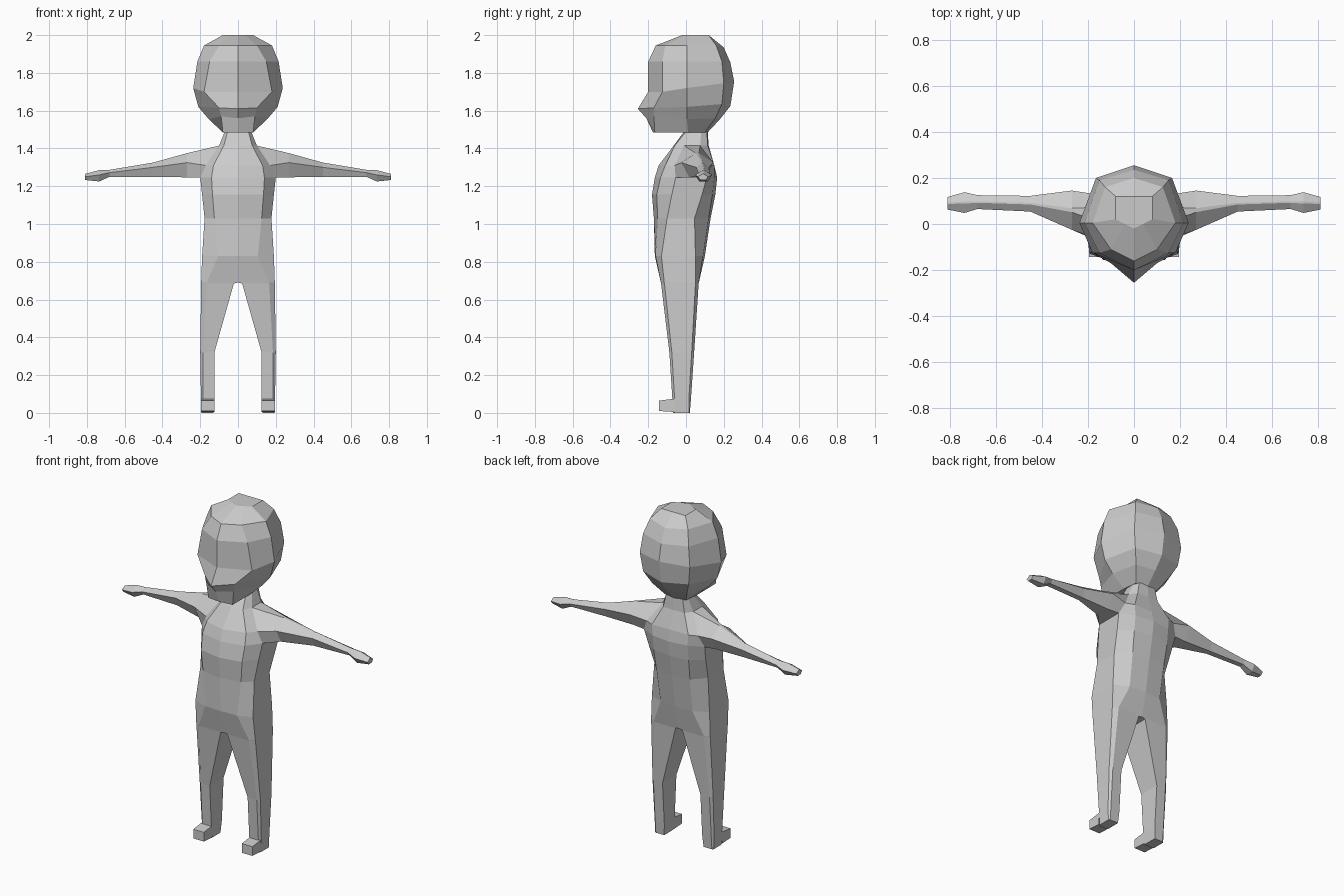
import bpy
import bmesh
from mathutils import Vector


def loft(bm, rings, closed, caps=(False, False), skip=()):
    """Bridge successive rings of points; skip holds (ring, column) holes."""
    vs = [[bm.verts.new(p) for p in r] for r in rings]
    n = len(vs[0])
    for i in range(len(vs) - 1):
        for j in range(n if closed else n - 1):
            k = (j + 1) % n
            quad = (vs[i][j], vs[i][k], vs[i + 1][k], vs[i + 1][j])
            # leave out holes and faces lying in the mirror plane
            if (i, j) in skip or all(abs(v.co.x) < 1e-4 for v in quad):
                continue
            bm.faces.new(quad)
    for use, ring in zip(caps, (vs[0], vs[-1])):
        if use:
            bm.faces.new(ring)


def finish(bm, name):
    """Weld, mirror across x = 0 and make an object."""
    bmesh.ops.remove_doubles(bm, verts=bm.verts[:], dist=0.0005)
    dup = bmesh.ops.duplicate(bm, geom=bm.verts[:] + bm.edges[:] + bm.faces[:])
    for v in dup["geom"]:
        if isinstance(v, bmesh.types.BMVert):
            v.co.x = -v.co.x
    bmesh.ops.remove_doubles(bm, verts=bm.verts[:], dist=0.0005)
    bmesh.ops.recalc_face_normals(bm, faces=bm.faces[:])
    mesh = bpy.data.meshes.new(name)
    bm.to_mesh(mesh)
    bm.free()
    obj = bpy.data.objects.new(name, mesh)
    bpy.context.collection.objects.link(obj)
    return obj


# Head: half rings running front centre, cheek, side, back corner, back centre
head_rings = [
    [(0, -.02, 2), (.04, 0, 2), (.08, .02, 2), (.08, .12, 2), (0, .12, 2)],
    [(0, -.16, 1.945), (.1, -.11, 1.945), (.18, .005, 1.945), (.125, .16, 1.945), (0, .2, 1.935)],
    [(0, -.2, 1.86), (.15, -.125, 1.86), (.215, .005, 1.86), (.15, .19, 1.86), (0, .235, 1.855)],
    [(0, -.2, 1.7), (.18, -.125, 1.7), (.237, .005, 1.72), (.165, .2, 1.745), (0, .255, 1.755)],
    [(0, -.255, 1.61), (.1, -.17, 1.615), (.21, .005, 1.62), (.15, .19, 1.635), (0, .235, 1.625)],
    [(0, -.21, 1.56), (.09, -.17, 1.57), (.155, .005, 1.555), (.115, .155, 1.56), (0, .18, 1.555)],
    [(0, -.175, 1.485), (.08, -.165, 1.485), (.08, .01, 1.485), (.07, .1, 1.485), (0, .115, 1.485)],
]
bm = bmesh.new()
loft(bm, head_rings, False, (True, True))
finish(bm, "head")

# Torso and neck: z, front y, front edge x/y, side x, side front/back y, back edge x/y, back y
torso = [
    (1.49, -.01, .055, 0, .07, .03, .08, .055, .11, .115),
    (1.415, -.065, .075, -.06, .1, -.01, .075, .07, .115, .12),
    (1.31, -.145, .13, -.11, .17, -.06, .13, .12, .15, .15),
    (1.245, -.165, .14, -.135, .2, -.055, .11, .115, .15, .165),
    (1.155, -.18, .135, -.155, .19, -.075, .085, .115, .14, .155),
    (1.03, -.17, .125, -.15, .177, -.1, .045, .11, .12, .13),
    (.83, -.165, .105, -.16, .19, -.13, .05, .105, .09, .1),
]
rings = [[(0, f, z), (ex, ey, z), (sx, sf, z), (sx, sb, z), (bx, by, z), (0, b, z)]
         for z, f, ex, ey, sx, sf, sb, bx, by, b in torso]
bm = bmesh.new()
loft(bm, rings, False, skip={(1, 2), (2, 2)})

# Arm: starts on the shoulder opening; x, centre y, half width, top/mid/bottom z
root = [rings[1][2], rings[1][3], rings[2][3], rings[3][3], rings[3][2], rings[2][2]]
arm = [root]
for x, y, w, top, mid, bot in [
    (.27, .06, .085, 1.375, 1.325, 1.247),
    (.45, .088, .034, 1.325, 1.3, 1.25),
    (.68, .095, .03, 1.287, 1.272, 1.25),
    (.735, .093, .045, 1.285, 1.26, 1.225),
    (.81, .09, .027, 1.265, 1.25, 1.233),
]:
    t, b = w * .1, w * .5
    arm.append([(x, y - t, top), (x, y + t, top), (x, y + w, mid),
                (x, y + b, bot), (x, y - b, bot), (x, y - w, mid)])
loft(bm, arm, True, (False, True))

# Leg: z, inner x, front/back edge x, outer x, front y, side front/back y, back y
leg = [rings[-1]]
for z, xi, xm, xo, f, sf, sb, b in [
    (.69, 0, .165, .195, -.133, -.115, .05, .068),
    (.685, .022, .165, .195, -.132, -.114, .05, .067),
    (.32, .125, .185, .2, -.088, -.075, .03, .043),
    (.07, .125, .185, .196, -.072, -.06, .015, .026),
    (0, .13, .185, .193, -.068, -.06, .015, .02),
]:
    leg.append([(xi, f, z), (xm, f, z), (xo, sf, z), (xo, sb, z), (xm, b, z), (xi, b, z)])
loft(bm, leg, True, (False, True))
finish(bm, "body")

# Feet: small blocks reaching forward from the ankles
bm = bmesh.new()
loft(bm, [[(.125, y, zb), (.195, y, zb), (.195, y, zt), (.125, y, zt)]
          for y, zb, zt in ((-.143, .01, .065), (-.062, .005, .075))], True, (True, False))
finish(bm, "feet")
